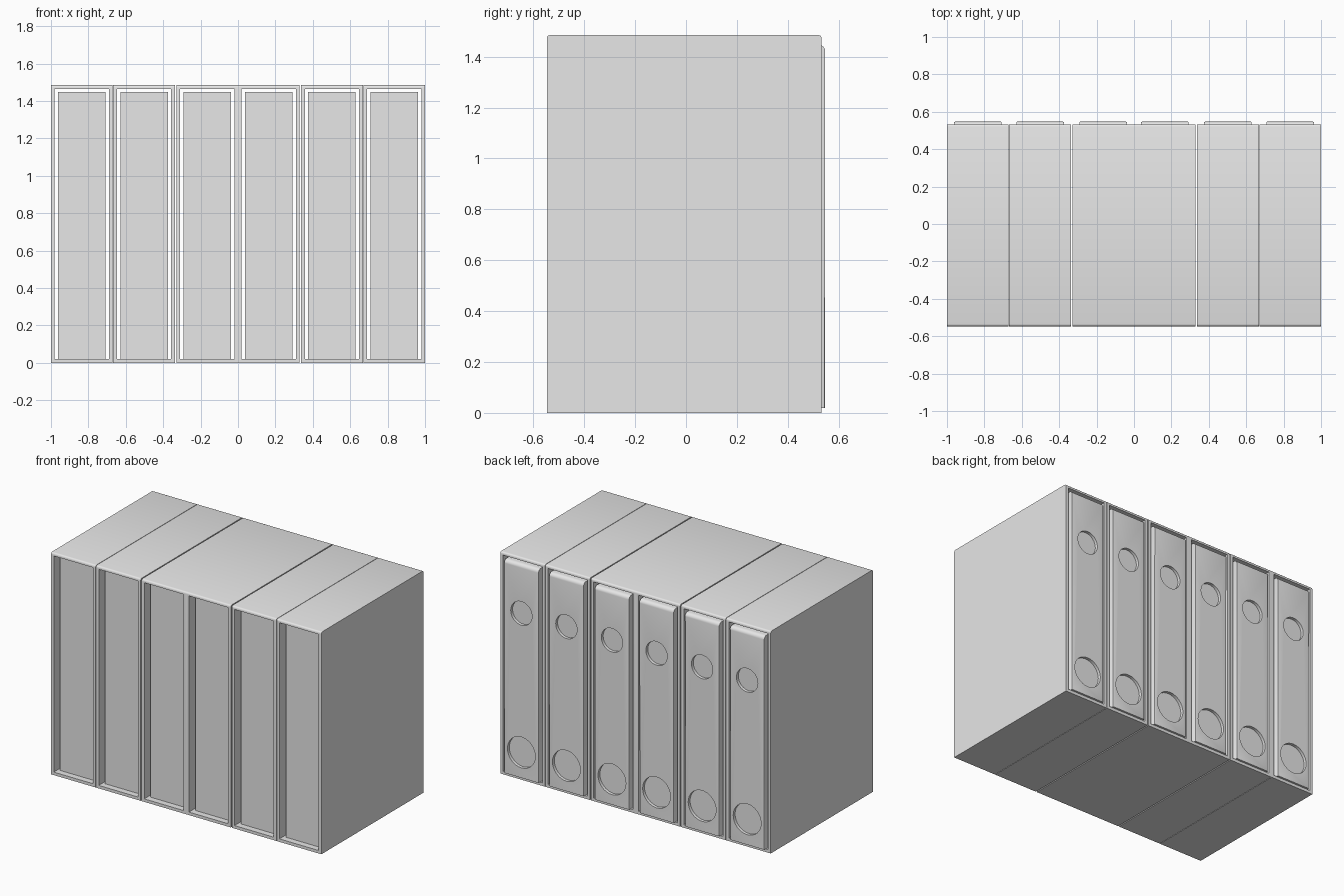
import bpy
import bmesh
import math
from mathutils import Matrix, Vector

cube = bpy.data.objects.get("Cube")
if cube:
    bpy.data.objects.remove(cube, do_unlink=True)

# Single plain material
grey = bpy.data.materials.new("light_grey")
grey.use_nodes = True
COLOUR = (0.8, 0.8, 0.8, 1)
grey.diffuse_color = COLOUR
grey.node_tree.nodes["Principled BSDF"].inputs["Base Color"].default_value = COLOUR

HEIGHT, WIDTH, WALL = 1.485, 0.33, 0.02
FRONT, BACK = -0.547, 0.533


def make_object(name, bm):
    bmesh.ops.recalc_face_normals(bm, faces=bm.faces[:])
    mesh = bpy.data.meshes.new(name)
    bm.to_mesh(mesh)
    bm.free()
    mesh.materials.append(grey)
    obj = bpy.data.objects.new(name, mesh)
    bpy.context.collection.objects.link(obj)
    return obj


def box(low, high):
    low, high = Vector(low), Vector(high)
    bm = bmesh.new()
    bmesh.ops.create_cube(bm, size=1, matrix=Matrix.Translation((low + high) / 2)
                          @ Matrix.Diagonal((*(high - low), 1)))
    return bm


def round_edges(bm, test, radius, segments):
    edges = [e for e in bm.edges if test(*(v.co for v in e.verts))]
    bmesh.ops.bevel(bm, geom=edges, offset=radius, segments=segments,
                    profile=0.5, affect='EDGES')


def select_only(obj):
    bpy.ops.object.select_all(action='DESELECT')
    obj.select_set(True)
    bpy.context.view_layer.objects.active = obj


def cut(obj, cutter):
    cutter.hide_render = True
    mod = obj.modifiers.new("cut", 'BOOLEAN')
    mod.operation, mod.solver, mod.object = 'DIFFERENCE', 'EXACT', cutter
    select_only(obj)
    bpy.ops.object.modifier_apply(modifier=mod.name)
    bpy.data.objects.remove(cutter, do_unlink=True)


# Sleeve: open tube with rounded top edges at both ends
bm = box((-WIDTH / 2, FRONT, 0), (WIDTH / 2, BACK, HEIGHT))
round_edges(bm, lambda a, b: min(a.z, b.z) > 1 and abs(a.y - b.y) < 0.01, 0.012, 3)
sleeve = make_object("sleeve", bm)
inner = WIDTH / 2 - WALL
cut(sleeve, make_object("opening_cutter",
                        box((-inner, -1, WALL), (inner, 1, HEIGHT - WALL))))

# Binder block: rests on the sleeve floor, rounded spine at the back
bm = box((-0.127, -0.505, WALL), (0.127, 0.547, 1.447))
round_edges(bm, lambda a, b: min(a.y, b.y) > 0.5 and min(a.z, b.z) > 1, 0.025, 4)
round_edges(bm, lambda a, b: min(a.y, b.y) > 0.54 and abs(a.z - b.z) > 1, 0.007, 2)
binder = make_object("binder", bm)

# Label recess and finger recess in the spine
for z, radius in ((1.12, 0.079), (0.19, 0.103)):
    bm = bmesh.new()
    bmesh.ops.create_cone(bm, cap_ends=True, segments=32, radius1=radius,
                          radius2=radius, depth=0.1,
                          matrix=Matrix.Translation((0, 0.577, z))
                          @ Matrix.Rotation(math.pi / 2, 4, 'X'))
    cut(binder, make_object("recess_cutter", bm))

for part in (sleeve, binder):
    select_only(part)
    bpy.ops.object.shade_smooth_by_angle(angle=math.radians(35))

# Row of six, mirrored about the centre
centres = [side * x for side in (-1, 1) for x in (0.165, 0.502, 0.835)]
for part in (sleeve, binder):
    for i, x in enumerate(centres):
        obj = part if i == 0 else part.copy()
        if i:
            bpy.context.collection.objects.link(obj)
        obj.name = f"{part.name.split('_')[0]}_{i + 1}"
        obj.location.x = x
